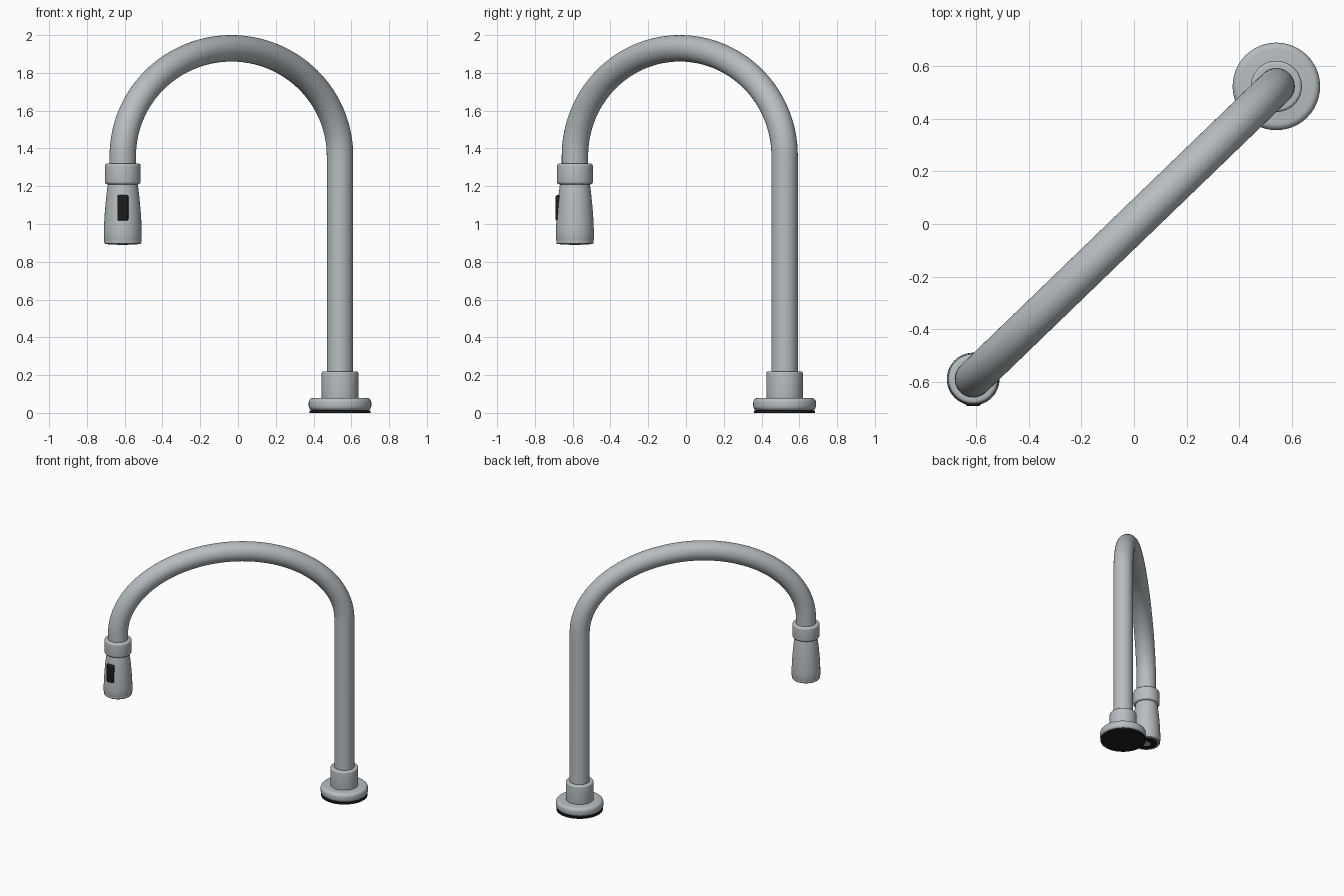
import bpy, math
from mathutils import Vector

cube = bpy.data.objects.get("Cube")
if cube:
    bpy.data.objects.remove(cube, do_unlink=True)


def material(name, color, metallic=0.0):
    m = bpy.data.materials.new(name)
    m.use_nodes = True
    m.diffuse_color = (*color, 1)
    m.node_tree.nodes["Principled BSDF"].inputs["Base Color"].default_value = (*color, 1)
    return m


METAL = material("brushed metal", (0.47, 0.51, 0.53))
RUBBER = material("black rubber", (0.012, 0.012, 0.012))
BASE = Vector((0.54, 0.522, 0))
HEAD = Vector((-0.61, -0.588, 0))


def finish(obj, mat):
    obj.data.materials.append(mat)
    bpy.ops.object.select_all(action='DESELECT')
    obj.select_set(True)
    bpy.context.view_layer.objects.active = obj
    bpy.ops.object.shade_smooth_by_angle(angle=math.radians(35))
    return obj


def make_mesh(name, verts, faces, mat):
    me = bpy.data.meshes.new(name)
    me.from_pydata(verts, [], faces)
    obj = bpy.data.objects.new(name, me)
    bpy.context.collection.objects.link(obj)
    return finish(obj, mat)


def skin(name, rings, mat):
    """Join equal rings of points into a closed, capped skin."""
    n = len(rings[0])
    verts = [p for ring in rings for p in ring]
    faces = [(i * n + j, i * n + (j + 1) % n, (i + 1) * n + (j + 1) % n, (i + 1) * n + j)
             for i in range(len(rings) - 1) for j in range(n)]
    faces.append(tuple(reversed(range(n))))
    faces.append(tuple(range(len(verts) - n, len(verts))))
    return make_mesh(name, verts, faces, mat)


def ring(centre, radius, u, v, n=48):
    return [centre + radius * (math.cos(a) * u + math.sin(a) * v)
            for a in (2 * math.pi * j / n for j in range(n))]


def lathe(name, centre, profile, mat):
    """Turn a bottom-to-top profile of (radius, height) about a vertical axis."""
    X, Y = Vector((1, 0, 0)), Vector((0, 1, 0))
    return skin(name, [ring(centre + Vector((0, 0, z)), r, X, Y) for r, z in profile], mat)


def rounded(r, low, high, b, steps=5):
    """Profile of a disc with rounded rims."""
    arc = [math.pi / 2 * i / steps for i in range(steps + 1)]
    return ([(r - b + b * math.sin(a), low + b - b * math.cos(a)) for a in arc] +
            [(r - b + b * math.cos(a), high - b + b * math.sin(a)) for a in arc])


# Mounting base
lathe("base_gasket", BASE, [(0.162, 0), (0.162, 0.013)], RUBBER)
lathe("base_flange", BASE, rounded(0.166, 0.012, 0.08, 0.025), METAL)
lathe("base_boss", BASE, rounded(0.097, 0.07, 0.22, 0.012), METAL)

# Gooseneck: upright, half ellipse across the diagonal, short drop to the head
SPRING, RISE, TUBE = 1.36, 0.57, 0.07
mid, half = (BASE + HEAD) / 2, (BASE - HEAD) / 2
path = [BASE + Vector((0, 0, 0.15))]
for i in range(65):
    t = math.pi * i / 64
    path.append(mid + half * math.cos(t) + Vector((0, 0, SPRING + RISE * math.sin(t))))
path.append(HEAD + Vector((0, 0, 1.26)))
side = half.cross(Vector((0, 0, 1))).normalized()
rings = []
for i, p in enumerate(path):
    d = (path[min(i + 1, len(path) - 1)] - path[max(i - 1, 0)]).normalized()
    if i in (1, len(path) - 2):
        d = Vector((0, 0, 1 if i == 1 else -1))
    rings.append(ring(p, TUBE, side, d.cross(side)))
skin("gooseneck_tube", rings, METAL)

# Spray head: collar, flared body with a recessed mouth, end ring, nozzle
lathe("head_collar", HEAD, rounded(0.095, 1.21, 1.32, 0.014), METAL)
lathe("spray_body", HEAD,
      [(0.07, 0.93), (0.07, 0.912), (0.098, 0.912), (0.1, 0.918), (0.1, 0.96), (0.099, 1.0),
       (0.096, 1.05), (0.092, 1.1), (0.087, 1.15), (0.082, 1.19), (0.078, 1.215)], METAL)
lathe("spray_end_ring", HEAD,
      [(0.068, 0.925), (0.072, 0.898), (0.078, 0.894), (0.092, 0.894), (0.097, 0.898),
       (0.099, 0.905), (0.098, 0.913)], METAL)
lathe("spray_face", HEAD, [(0.078, 0.892), (0.078, 0.92)], RUBBER)
lathe("spray_nozzle", HEAD, [(0.03, 0.889), (0.03, 0.9)], METAL)

# Spray button on the front of the head
bpy.ops.mesh.primitive_cube_add(size=1, location=HEAD + Vector((0, -0.084, 1.085)))
button = bpy.context.object
button.name = "spray_button"
button.scale = (0.058, 0.036, 0.135)
bpy.ops.object.transform_apply(location=False, rotation=False, scale=True)
bevel = button.modifiers.new("soft_edges", 'BEVEL')
bevel.width, bevel.segments = 0.008, 3
finish(button, RUBBER)
